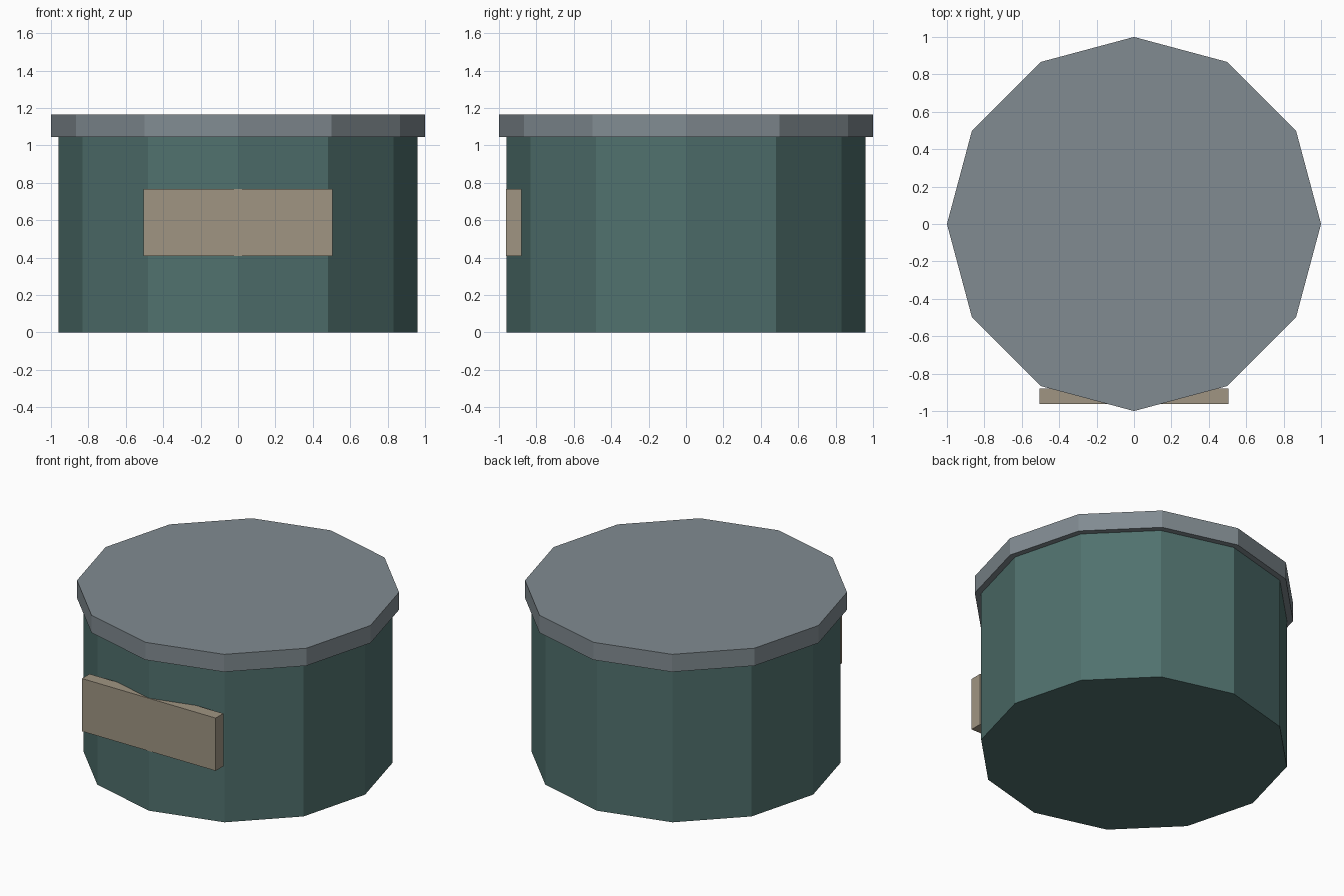
import bpy
from mathutils import Matrix
import bmesh

cube = bpy.data.objects.get("Cube")
if cube:
    bpy.data.objects.remove(cube, do_unlink=True)


def material(name, rgb):
    mat = bpy.data.materials.new(name)
    mat.use_nodes = True
    mat.diffuse_color = (*rgb, 1)
    mat.node_tree.nodes["Principled BSDF"].inputs["Base Color"].default_value = (*rgb, 1)
    return mat


def add_object(name, bm, mat):
    mesh = bpy.data.meshes.new(name)
    bm.to_mesh(mesh)
    bm.free()
    mesh.materials.append(mat)
    obj = bpy.data.objects.new(name, mesh)
    bpy.context.collection.objects.link(obj)
    return obj


def drum(name, radius, bottom, top, mat):
    bm = bmesh.new()
    bmesh.ops.create_cone(bm, cap_ends=True, segments=12, radius1=radius,
                          radius2=radius, depth=top - bottom,
                          matrix=Matrix.Translation((0, 0, (top + bottom) / 2)))
    return add_object(name, bm, mat)


def box(name, center, size, mat):
    bm = bmesh.new()
    bmesh.ops.create_cube(bm, size=1, matrix=Matrix.Translation(center) @ Matrix.Diagonal((*size, 1)))
    return add_object(name, bm, mat)


teal = material("dark teal", (0.08, 0.165, 0.155))
grey = material("blue grey", (0.22, 0.26, 0.285))
tan = material("warm tan", (0.35, 0.30, 0.225))

# Twelve-sided canister with an overhanging lid
drum("canister_body", 0.96, 0, 1.045, teal)
drum("lid", 1.0, 1.045, 1.165, grey)

# Flat front label block
box("front_label", (0, -0.921, 0.588), (1.01, 0.082, 0.36), tan)
